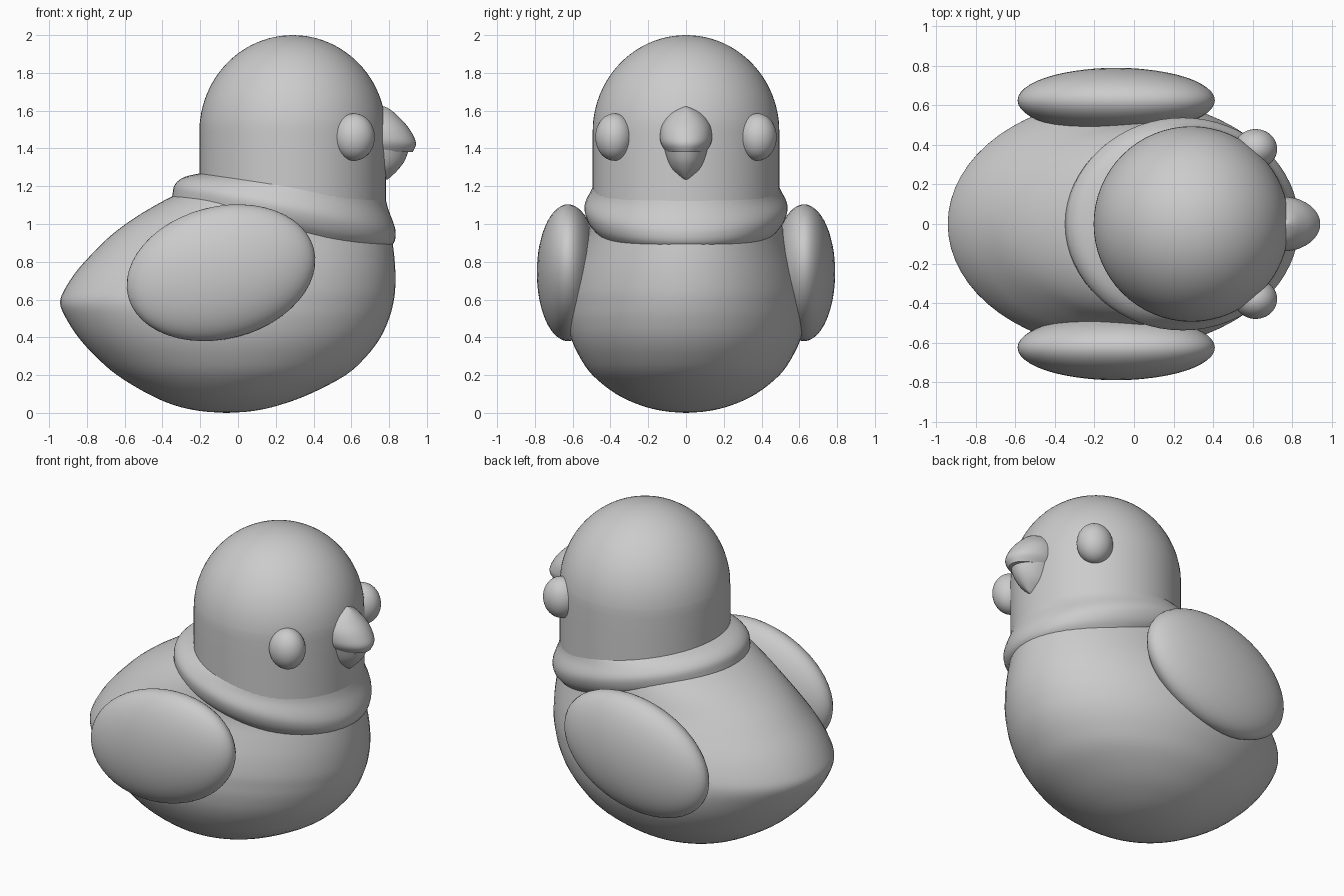
import bpy, bmesh, math

if "Cube" in bpy.data.objects:
    bpy.data.objects.remove(bpy.data.objects["Cube"])


def smooth_path(rows, steps):
    """Catmull-Rom interpolation between section rows."""
    pts = [rows[0]] + rows + [rows[-1]]
    out = []
    for i in range(1, len(pts) - 2):
        for k in range(steps):
            t = k / steps
            out.append([0.5 * (2 * b + (c - a) * t + (2 * a - 5 * b + 4 * c - d) * t * t
                               + (3 * b - a - 3 * c + d) * t ** 3)
                        for a, b, c, d in zip(*pts[i - 1:i + 3])])
    return out + [list(rows[-1])]


def loft(name, rows, steps=4, n=64, angle=50):
    """Skin elliptical rings given as (x_back, z_back, x_front, z_front, half_width)."""
    bm = bmesh.new()
    rings = []
    for xb, zb, xf, zf, w in smooth_path(rows, steps):
        ring = []
        for i in range(n):
            a = 2 * math.pi * i / n
            c = math.cos(a)
            ring.append(bm.verts.new(((xb + xf) / 2 + (xf - xb) / 2 * c, w * math.sin(a),
                                      (zb + zf) / 2 + (zf - zb) / 2 * c)))
        rings.append(ring)
    for r, s in zip(rings, rings[1:]):
        for i in range(n):
            j = (i + 1) % n
            bm.faces.new((r[i], r[j], s[j], s[i]))
    bm.faces.new(rings[0][::-1])
    bm.faces.new(rings[-1])
    bmesh.ops.recalc_face_normals(bm, faces=bm.faces)
    me = bpy.data.meshes.new(name)
    bm.to_mesh(me)
    bm.free()
    ob = bpy.data.objects.new(name, me)
    bpy.context.collection.objects.link(ob)
    finish(ob, angle)


def finish(ob, angle=50):
    bpy.ops.object.select_all(action='DESELECT')
    ob.select_set(True)
    bpy.context.view_layer.objects.active = ob
    bpy.ops.object.shade_smooth_by_angle(angle=math.radians(angle))


def level(rows):
    """Turn (z, x_back, x_front, half_width) into flat rings."""
    return [(xb, z, xf, z, w) for z, xb, xf, w in rows]


def ellipsoid(name, loc, size, tilt=0):
    bpy.ops.mesh.primitive_uv_sphere_add(segments=48, ring_count=24, location=loc,
                                         rotation=(0, math.radians(tilt), 0))
    ob = bpy.context.object
    ob.name = name
    ob.scale = size
    finish(ob)


# Plump body with a pointed tail
loft("body", level([
    (0, -0.065, -0.055, 0.005), (0.01, -0.20, 0.08, 0.12), (0.04, -0.335, 0.215, 0.24),
    (0.1, -0.475, 0.38, 0.37), (0.2, -0.64, 0.57, 0.495), (0.3, -0.755, 0.68, 0.565),
    (0.4, -0.845, 0.755, 0.61), (0.5, -0.91, 0.80, 0.632), (0.58, -0.942, 0.822, 0.635),
    (0.65, -0.92, 0.832, 0.628), (0.75, -0.855, 0.833, 0.60), (0.85, -0.765, 0.825, 0.56),
    (0.95, -0.66, 0.81, 0.52), (1.05, -0.52, 0.79, 0.50), (1.15, -0.34, 0.775, 0.48),
    (1.21, -0.18, 0.75, 0.45)]))

# Head: upright column ending in a dome
cx, r = 0.29, 0.494
head = [(1.0, cx - r, cx + r, r), (1.25, cx - r, cx + r, r)]
for i in range(13):
    a = math.pi / 2 * i / 12
    q = max(r * math.cos(a), 0.003)
    head.append((1.49 + 0.51 * math.sin(a), cx - q, cx + q, q))
loft("head", level(head), steps=2)

# Tilted collar around the neck
loft("collar", [
    (-0.19, 1.27, 0.78, 1.14, 0.488), (-0.28, 1.25, 0.795, 1.08, 0.507),
    (-0.33, 1.215, 0.825, 1.0, 0.535), (-0.345, 1.17, 0.835, 0.95, 0.535),
    (-0.34, 1.12, 0.825, 0.90, 0.515), (-0.25, 1.08, 0.78, 0.86, 0.48)])

# Beak halves
loft("upper_beak", level([
    (1.382, 0.58, 0.925, 0.105), (1.42, 0.58, 0.942, 0.13), (1.46, 0.58, 0.932, 0.138),
    (1.52, 0.58, 0.895, 0.13), (1.58, 0.58, 0.838, 0.095), (1.61, 0.58, 0.80, 0.05),
    (1.622, 0.58, 0.775, 0.01)]), n=40)
loft("lower_beak", level([
    (1.235, 0.60, 0.79, 0.015), (1.25, 0.60, 0.81, 0.04), (1.29, 0.60, 0.85, 0.078),
    (1.34, 0.60, 0.885, 0.10), (1.41, 0.60, 0.91, 0.118)]), n=40)

# Paired wings and eyes
for side, s in (("right", -1), ("left", 1)):
    ellipsoid(side + "_wing", (-0.09, s * 0.625, 0.742), (0.508, 0.165, 0.35), -14.5)
    ellipsoid(side + "_eye", (0.615, s * 0.38, 1.46), (0.109, 0.10, 0.125))
